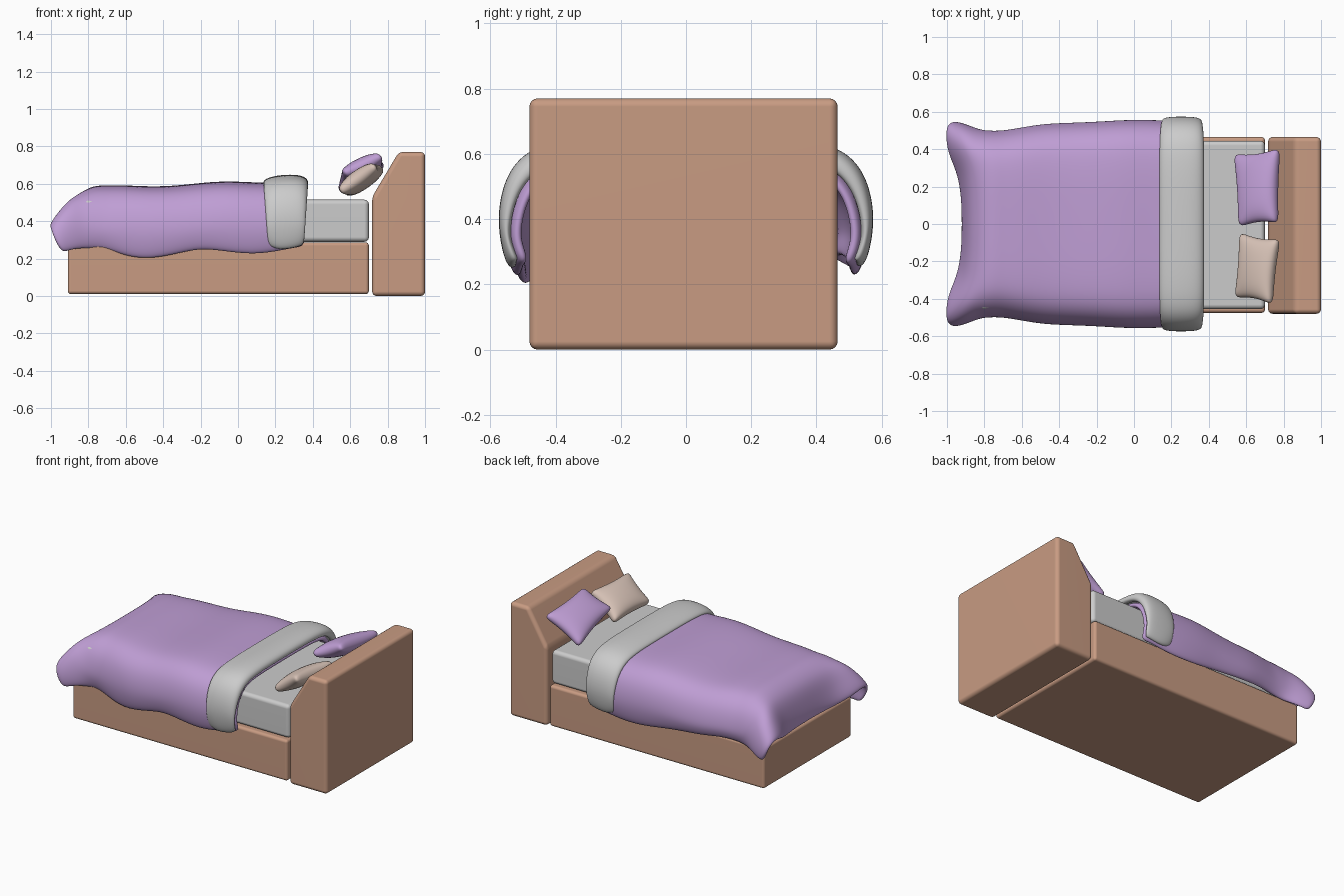
import bpy, bmesh
from mathutils import Vector

if "Cube" in bpy.data.objects:
    bpy.data.objects.remove(bpy.data.objects["Cube"])


def material(name, rgb):
    m = bpy.data.materials.new(name)
    m.diffuse_color = (*rgb, 1)
    m.use_nodes = True
    m.node_tree.nodes["Principled BSDF"].inputs["Base Color"].default_value = m.diffuse_color
    return m


WOOD = material("wood", (0.58, 0.33, 0.225))
LILAC = material("lilac", (0.52, 0.34, 0.66))
BEIGE = material("beige", (0.68, 0.54, 0.47))


def make_object(name, verts, faces, mat=None):
    me = bpy.data.meshes.new(name)
    me.from_pydata(verts, [], faces)
    bm = bmesh.new()
    bm.from_mesh(me)
    if all(e.is_manifold for e in bm.edges):
        bmesh.ops.recalc_face_normals(bm, faces=bm.faces[:])
    bm.to_mesh(me)
    bm.free()
    ob = bpy.data.objects.new(name, me)
    bpy.context.collection.objects.link(ob)
    if mat:
        me.materials.append(mat)
    me.polygons.foreach_set("use_smooth", [True] * len(me.polygons))
    return ob


def prism(name, profile, y0, y1, bevel, mat=None):
    """Extrude an x-z profile along y and round its edges."""
    n = len(profile)
    verts = [(x, y, z) for y in (y0, y1) for x, z in profile]
    faces = [tuple(range(n)), tuple(range(n, 2 * n))[::-1]]
    faces += [(i, (i + 1) % n, n + (i + 1) % n, n + i) for i in range(n)]
    ob = make_object(name, verts, faces, mat)
    b = ob.modifiers.new("round", "BEVEL")
    b.width, b.segments, b.limit_method, b.angle_limit = bevel, 4, "ANGLE", 0.3
    ob.modifiers.new("normals", "WEIGHTED_NORMAL")
    return ob


def box_profile(x0, x1, z0, z1):
    return [(x0, z0), (x1, z0), (x1, z1), (x0, z1)]


def cloth(name, rows, thickness, mat=None):
    """Thick smooth sheet from rows of points (foot to head, -y to +y)."""
    n = len(rows[0])
    faces = [(i * n + j, (i + 1) * n + j, (i + 1) * n + j + 1, i * n + j + 1)
             for i in range(len(rows) - 1) for j in range(n - 1)]
    ob = make_object(name, [p for r in rows for p in r], faces, mat)
    s = ob.modifiers.new("thickness", "SOLIDIFY")
    s.thickness, s.offset = thickness, -1
    sub = ob.modifiers.new("smooth", "SUBSURF")
    sub.levels = sub.render_levels = 3
    return ob


def drape(x, zt, w, z_front, z_back):
    """Cross-section lying over the mattress and hanging down both sides."""
    def half(zb):
        zm = (zt - 0.22 + zb) / 2
        return [(0.3 * w, zt), (0.6 * w, zt - 0.004), (w - 0.10, zt - 0.025),
                (w - 0.025, zt - 0.10), (w + 0.004, zt - 0.21), (w, zm), (w - 0.025, zb - 0.01)]
    left = [(x, -y, z) for y, z in reversed(half(z_front))]
    return left + [(x, 0, zt)] + [(x, y, z) for y, z in half(z_back)]


def mirrored(half):
    """Row given from the centre outwards, mirrored in y."""
    return [(x, -y, z) for x, y, z in reversed(half[1:])] + half


# wooden frame
prism("bed_base", box_profile(-0.91, 0.70, 0.01, 0.287), -0.475, 0.465, 0.018, WOOD)
prism("headboard", [(0.717, 0), (1, 0), (1, 0.77), (0.86, 0.77), (0.717, 0.53)],
      -0.48, 0.465, 0.025, WOOD)

# mattress
prism("mattress", box_profile(-0.83, 0.70, 0.29, 0.515), -0.455, 0.445, 0.025)

# blanket: foot edge with flared corners, then draped sections
foot_edge = mirrored([(-0.93, 0, 0.30), (-0.932, 0.14, 0.30), (-0.955, 0.27, 0.31),
                      (-1.005, 0.37, 0.35), (-1.02, 0.47, 0.385), (-1.005, 0.54, 0.36),
                      (-0.975, 0.555, 0.29), (-0.94, 0.54, 0.235)])
foot_fold = mirrored([(-0.905, 0, 0.43), (-0.907, 0.14, 0.43), (-0.92, 0.27, 0.43),
                      (-0.95, 0.37, 0.455), (-0.96, 0.45, 0.462), (-0.955, 0.52, 0.42),
                      (-0.935, 0.55, 0.33), (-0.91, 0.535, 0.235)])
foot_top = mirrored([(-0.87, 0, 0.535), (-0.87, 0.14, 0.535), (-0.875, 0.27, 0.54),
                     (-0.88, 0.36, 0.548), (-0.885, 0.43, 0.535), (-0.88, 0.495, 0.47),
                     (-0.87, 0.525, 0.36), (-0.86, 0.52, 0.25)])
stations = [(-0.78, 0.592, 0.497, 0.26, 0.28), (-0.70, 0.59, 0.497, 0.255, 0.29),
            (-0.60, 0.592, 0.515, 0.215, 0.295), (-0.48, 0.585, 0.535, 0.20, 0.28),
            (-0.34, 0.588, 0.54, 0.225, 0.27), (-0.20, 0.605, 0.545, 0.26, 0.255),
            (-0.06, 0.615, 0.555, 0.24, 0.235), (0.08, 0.607, 0.556, 0.225, 0.23),
            (0.20, 0.605, 0.55, 0.24, 0.24), (0.30, 0.60, 0.545, 0.26, 0.26),
            (0.36, 0.585, 0.53, 0.27, 0.265)]
cloth("blanket", [foot_edge, foot_fold, foot_top] + [drape(*s) for s in stations], 0.035, LILAC)

# folded-over band at the head end of the blanket
band = [(0.128, 0.605, 0.555, 0.275, 0.275), (0.15, 0.63, 0.568, 0.265, 0.265),
        (0.21, 0.645, 0.573, 0.25, 0.255), (0.28, 0.65, 0.573, 0.255, 0.26),
        (0.34, 0.645, 0.57, 0.265, 0.27), (0.375, 0.625, 0.56, 0.275, 0.275),
        (0.378, 0.59, 0.54, 0.285, 0.285)]
rows = [drape(*b) for b in band]
# the band narrows towards its hanging ends
for r in rows:
    for j, (x, y, z) in enumerate(r):
        t = max(0, min(1, (0.6 - z) / 0.33))
        r[j] = (0.262 + (x - 0.262) * (1 - 0.2 * t), y, z)
cloth("blanket_fold", rows, 0.04)


def pillow(name, corners, edge, puff, mat):
    """Cushion spanned by four corners, sides pulled in, middle puffed up."""
    a, b, c, d = map(Vector, corners)
    mid = (a + b + c + d) / 4
    nrm = (b - a).cross(d - a).normalized()
    n = 6
    verts, faces = [], []
    for s in (1, -1):
        for i in range(n + 1):
            for j in range(n + 1):
                u, v = i / n, j / n
                p = a.lerp(b, u).lerp(d.lerp(c, u), v)
                pull = 1 - 0.09 * max(4 * u * (1 - u), 4 * v * (1 - v)) * (1 - 16 * u * v * (1 - u) * (1 - v))
                h = edge + puff * (16 * u * v * (1 - u) * (1 - v)) ** 0.6
                verts.append(mid + (p - mid) * 1.04 * pull + nrm * s * h)
    m, k = n + 1, (n + 1) ** 2
    for o in (0, k):
        faces += [(o + i * m + j, o + (i + 1) * m + j, o + (i + 1) * m + j + 1, o + i * m + j + 1)
                  for i in range(n) for j in range(n)]
    rim = ([i * m for i in range(n)] + [n * m + j for j in range(n)]
           + [i * m + n for i in range(n, 0, -1)] + list(range(n, 0, -1)))
    faces += [(p, q, q + k, p + k) for p, q in zip(rim, rim[1:] + rim[:1])]
    ob = make_object(name, verts, faces, mat)
    sub = ob.modifiers.new("smooth", "SUBSURF")
    sub.levels = sub.render_levels = 2


# cushions leaning on the headboard
pillow("lilac_cushion", [(0.54, 0.37, 0.555), (0.775, 0.40, 0.71),
                         (0.765, 0.01, 0.75), (0.565, -0.01, 0.66)], 0.026, 0.035, LILAC)
pillow("beige_cushion", [(0.57, -0.05, 0.55), (0.775, -0.085, 0.685),
                         (0.735, -0.425, 0.695), (0.545, -0.39, 0.56)], 0.026, 0.03, BEIGE)
